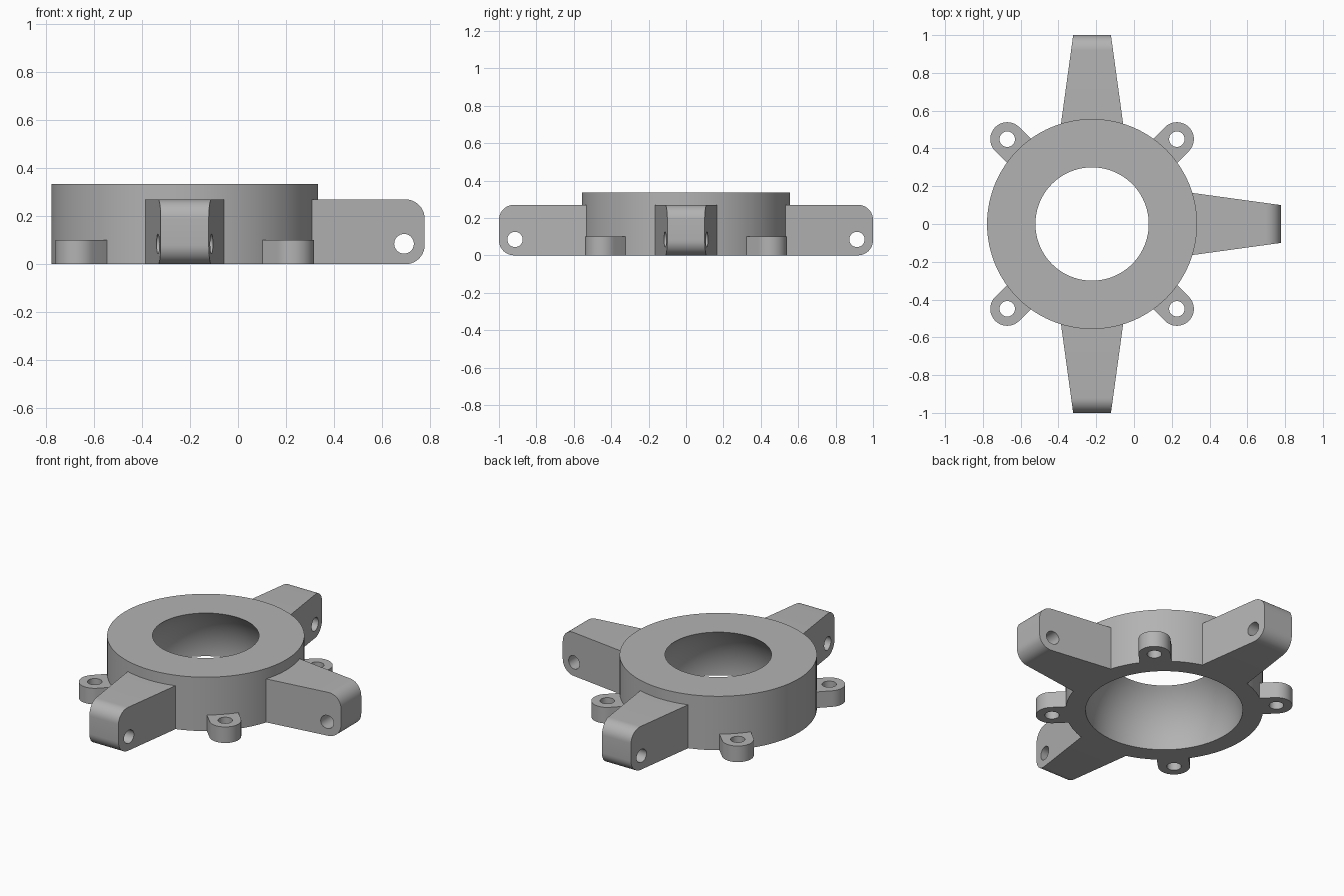
import bpy, bmesh
from math import sin, cos, pi, sqrt, radians
from mathutils import Matrix, Vector

if "Cube" in bpy.data.objects:
    bpy.data.objects.remove(bpy.data.objects["Cube"])

CENTRE = Vector((-0.222, 0, 0))
OUTER, HEIGHT = 0.556, 0.335

grey = bpy.data.materials.new("plain grey")
grey.use_nodes = True
colour = (0.45, 0.45, 0.45, 1)
grey.diffuse_color = colour
grey.node_tree.nodes["Principled BSDF"].inputs["Base Color"].default_value = colour


def make(name, bm, angle=0):
    """Turn a bmesh into an object, rotated about the ring axis."""
    bmesh.ops.recalc_face_normals(bm, faces=bm.faces)
    mesh = bpy.data.meshes.new(name)
    bm.to_mesh(mesh)
    bm.free()
    mesh.materials.append(grey)
    ob = bpy.data.objects.new(name, mesh)
    ob.matrix_world = Matrix.Translation(CENTRE) @ Matrix.Rotation(angle, 4, 'Z')
    bpy.context.collection.objects.link(ob)
    return ob


def prism(points, direction):
    """Extrude a closed outline along a direction."""
    bm = bmesh.new()
    face = bm.faces.new([bm.verts.new(p) for p in points])
    new = bmesh.ops.extrude_face_region(bm, geom=[face], use_keep_orig=True)["geom"]
    verts = [g for g in new if isinstance(g, bmesh.types.BMVert)]
    bmesh.ops.translate(bm, verts=verts, vec=direction)
    return bm


def arc(cx, cy, r, start, end, steps):
    span = [start + (end - start) * i / steps for i in range(steps + 1)]
    return [(cx + r * cos(radians(a)), cy + r * sin(radians(a))) for a in span]


def activate(ob):
    bpy.ops.object.select_all(action='DESELECT')
    ob.select_set(True)
    bpy.context.view_layer.objects.active = ob


def smooth(ob):
    activate(ob)
    bpy.ops.object.shade_smooth_by_angle(angle=radians(30))


def drill(ob, position, axis_matrix):
    """Cut a round pin hole through the object."""
    bm = bmesh.new()
    bmesh.ops.create_cone(bm, cap_ends=True, segments=32, radius1=0.041,
                          radius2=0.041, depth=1, matrix=axis_matrix)
    bmesh.ops.translate(bm, verts=bm.verts, vec=position)
    cutter = make("hole_cutter", bm)
    cutter.matrix_world = ob.matrix_world
    cutter.hide_render = True
    mod = ob.modifiers.new("hole", 'BOOLEAN')
    mod.object, mod.operation, mod.solver = cutter, 'DIFFERENCE', 'EXACT'
    bpy.context.view_layer.update()
    activate(ob)
    bpy.ops.object.modifier_apply(modifier="hole")
    bpy.data.objects.remove(cutter)


# Ring body with a spherical socket, lathed from its section
SOCKET, SOCKET_Z, STEPS = 0.443, 0.009, 16
section = [(OUTER, 0), (OUTER, HEIGHT)]
for i in range(STEPS + 1):
    z = HEIGHT * (1 - i / STEPS)
    section.append((sqrt(SOCKET ** 2 - (z - SOCKET_Z) ** 2), z))
bm = bmesh.new()
verts = [bm.verts.new((r, 0, z)) for r, z in section]
edges = [bm.edges.new((verts[i - 1], verts[i])) for i in range(len(verts))]
bmesh.ops.spin(bm, geom=verts + edges, cent=(0, 0, 0), axis=(0, 0, 1),
               angle=2 * pi, steps=96, use_duplicate=False)
bmesh.ops.remove_doubles(bm, verts=bm.verts, dist=0.0001)
smooth(make("ring_body", bm))

# Three tapered arms with rounded tips and cross pin holes
ARM_IN, ARM_TIP, ARM_TOP, ROUND = 0.48, 1.0, 0.27, 0.08
for name, angle in (("front_arm", -pi / 2), ("left_arm", 0), ("back_arm", pi / 2)):
    outline = ([(ARM_IN, 0)]
               + arc(ARM_TIP - ROUND, ROUND, ROUND, -90, 0, 10)
               + arc(ARM_TIP - ROUND, ARM_TOP - ROUND, ROUND, 0, 90, 10)
               + [(ARM_IN, ARM_TOP)])
    bm = prism([(x, -1, z) for x, z in outline], (0, 2, 0))
    for v in bm.verts:
        v.co.y *= 0.1 + 0.1375 * (ARM_TIP - v.co.x)
    arm = make(name, bm, angle)
    drill(arm, (0.914, 0, 0.085), Matrix.Rotation(pi / 2, 4, 'X'))
    smooth(arm)

# Four rounded mounting lugs with vertical holes
LUG_X, LUG_R, LUG_H = 0.635, 0.09, 0.1
for i, name in enumerate(("back_left", "back_right", "front_right", "front_left")):
    outline = [(0.5, -LUG_R)] + arc(LUG_X, 0, LUG_R, -90, 90, 24) + [(0.5, LUG_R)]
    lug = make(name + "_lug", prism([(x, y, 0) for x, y in outline], (0, 0, LUG_H)),
               pi / 4 + i * pi / 2)
    drill(lug, (LUG_X, 0, 0), Matrix.Identity(4))
    smooth(lug)
